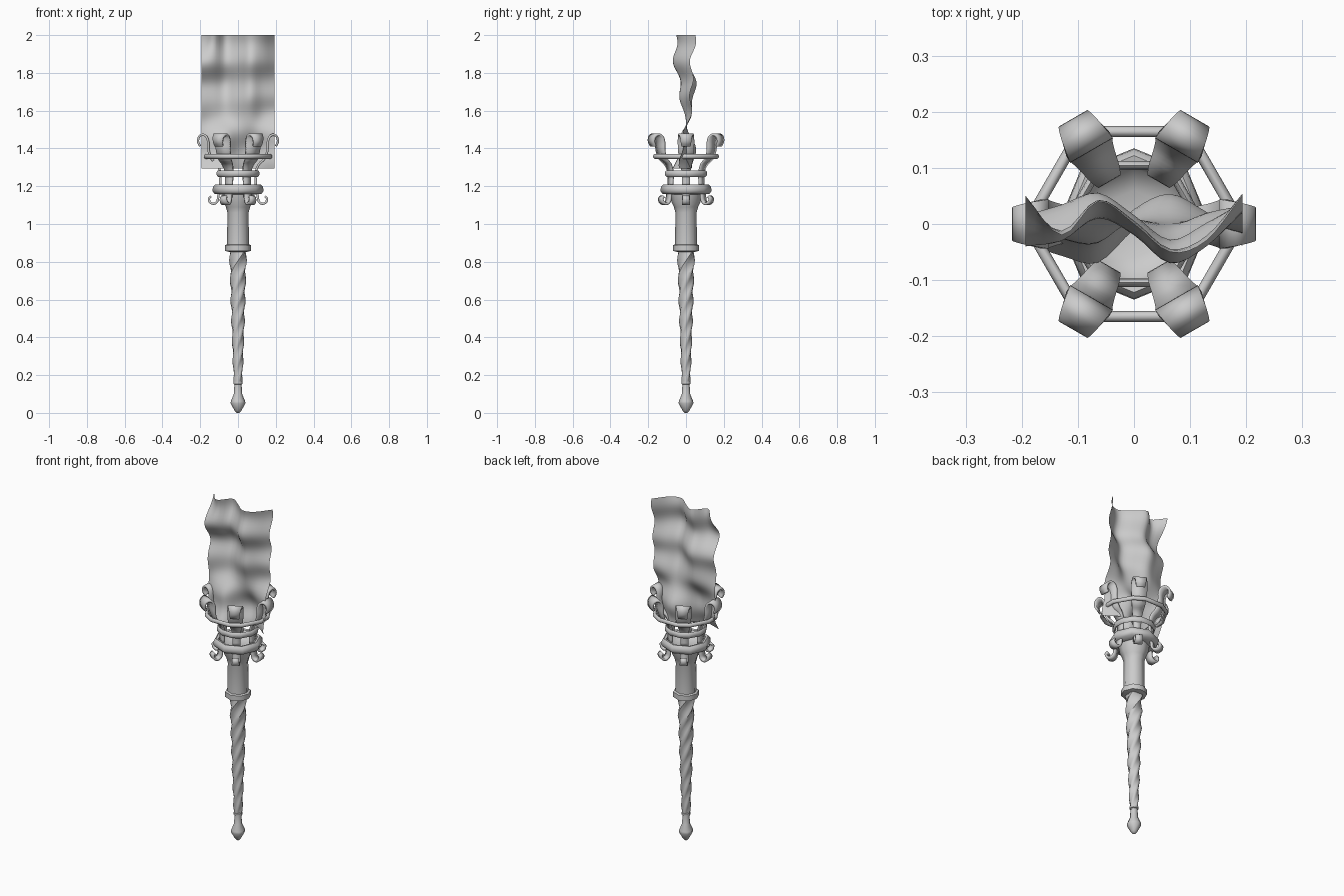
import bpy, bmesh
from math import sin, cos, pi, radians
from mathutils import Vector

if "Cube" in bpy.data.objects:
    bpy.data.objects.remove(bpy.data.objects["Cube"])


def make(name, verts, faces, angle=40, thickness=0):
    me = bpy.data.meshes.new(name)
    me.from_pydata(verts, [], faces)
    bm = bmesh.new()
    bm.from_mesh(me)
    bmesh.ops.recalc_face_normals(bm, faces=bm.faces)
    bm.to_mesh(me)
    bm.free()
    ob = bpy.data.objects.new(name, me)
    bpy.context.collection.objects.link(ob)
    if thickness:
        mod = ob.modifiers.new("thickness", 'SOLIDIFY')
        mod.thickness, mod.offset = thickness, 0
    bpy.ops.object.select_all(action='DESELECT')
    bpy.context.view_layer.objects.active = ob
    ob.select_set(True)
    bpy.ops.object.shade_smooth_by_angle(angle=radians(angle))
    return ob


def bridge(rows, n):
    return [(i*n+j, i*n+(j+1) % n, (i+1)*n+(j+1) % n, (i+1)*n+j)
            for i in range(rows-1) for j in range(n)]


def lathe(name, profile, n=8):
    verts = [(r*cos(2*pi*j/n), r*sin(2*pi*j/n), z) for r, z in profile for j in range(n)]
    faces = bridge(len(profile), n)
    faces += [tuple(range(n)), tuple(range(len(verts)-n, len(verts)))]
    return make(name, verts, faces, 55)


def smooth_path(pts, steps=4):
    """Catmull-Rom through the points."""
    p = [Vector(q) for q in pts]
    p = [2*p[0]-p[1]] + p + [2*p[-1]-p[-2]]
    out = []
    for i in range(1, len(p)-2):
        a, b, c, d = p[i-1:i+3]
        for s in range(steps):
            t = s/steps
            out.append(0.5*(2*b + (c-a)*t + (2*a-5*b+4*c-d)*t*t + (3*b-a-3*c+d)*t**3))
    return out + [p[-2]]


def strap(name, pts, angle):
    """Ribbon along (radius, z, half width) points, turned about z."""
    d, t = Vector((cos(angle), sin(angle), 0)), Vector((-sin(angle), cos(angle), 0))
    verts = []
    for r, z, w in smooth_path(pts):
        c = d*r + Vector((0, 0, z))
        verts += [c - t*w, c + t*w]
    faces = [(2*i, 2*i+1, 2*i+3, 2*i+2) for i in range(len(verts)//2-1)]
    return make(name, verts, faces, 40, 0.012)


def hex_ring(name, apothem, cut, z, hw, hh, seg=8):
    """Hexagonal hoop with blunted corners and a rounded section."""
    verts = []
    for s in range(seg):
        off, dz = hw*cos(2*pi*s/seg), hh*sin(2*pi*s/seg)
        a, c = apothem+off, cut+off
        h = (a - c*cos(pi/6))/0.5
        for k in range(6):
            u = k*pi/3
            for side in (-h, h):
                verts.append((c*cos(u)-side*sin(u), c*sin(u)+side*cos(u), z+dz))
    faces = bridge(seg, 12)
    faces += [((seg-1)*12+j, (seg-1)*12+(j+1) % 12, (j+1) % 12, j) for j in range(12)]
    return make(name, verts, faces, 65)


# Pommel and the plain neck above it
lathe("pommel", [(.006, 0), (.018, .012), (.039, .05), (.038, .062), (.022, .1), (.019, .15),
                 (.025, .153), (.025, .165), (.018, .168)])

# Twisted grip: four-lobed section turning as it rises
n, rows = 16, 57
verts = []
for i in range(rows):
    f = i/(rows-1)
    rad = .021 + .022*f**.85
    for j in range(n):
        u = 2*pi*j/n
        r = rad*(1 + .13*cos(4*u))
        turn = u + f*2*pi*1.65
        verts.append((r*cos(turn), r*sin(turn), .16 + .71*f))
make("twisted_grip", verts, bridge(rows, n), 60)

# Socket with collar, flare and hollow cup top
lathe("socket", [(.05, .853), (.07, .858), (.07, .888), (.058, .892), (.056, 1.06), (.064, 1.09),
                 (.076, 1.115), (.083, 1.155), (.125, 1.16), (.135, 1.175), (.133, 1.195),
                 (.122, 1.208), (.108, 1.205), (.1, 1.185), (.06, 1.165)])

# Hoops holding the straps together
hex_ring("lower_hoop", .104, .106, 1.267, .008, .017)
hex_ring("upper_hoop", .165, .171, 1.358, .01, .013)

# Six straps curling outward at top and bottom
top = [(.095, 1.2, .021), (.094, 1.27, .023), (.11, 1.315, .03), (.14, 1.345, .037),
       (.156, 1.39, .042), (.158, 1.435, .044), (.168, 1.463, .042), (.188, 1.473, .038),
       (.207, 1.46, .032), (.211, 1.435, .028), (.2, 1.412, .024)]
bottom = [(.1, 1.2, .02), (.104, 1.15, .022), (.11, 1.12, .022), (.128, 1.107, .022),
          (.148, 1.115, .021), (.154, 1.135, .019), (.143, 1.146, .017)]
for k in range(6):
    strap(f"basket_strap_{k+1}", top, k*pi/3)
    strap(f"lower_curl_{k+1}", bottom, k*pi/3)

# Flame: one rippled sheet; each row holds its y offsets from left to right
ripples = [(-.03, -.05, -.06, 0, .04, .02, -.03),
           (.01, -.02, -.03, .02, .04, .01, -.02),
           (-.01, .01, .02, 0, -.015, .01, .02),
           (.01, .03, .05, .01, -.03, .0, .03),
           (-.03, -.02, .02, -.01, -.06, -.03, .03),
           (.05, -.02, .04, .0, -.05, -.03, .05)]
cols = [smooth_path([(row[c], 0, 0) for row in ripples], 8) for c in range(7)]
verts, faces = [], []
nz = len(cols[0])
for i in range(nz):
    line = smooth_path([(cols[c][i].x, 0, 0) for c in range(7)], 4)
    nx = len(line)
    z = 1.293 + .707*i/(nz-1)
    for j, p in enumerate(line):
        x = -.193 + .386*j/(nx-1)
        # finer crosswise ripple on top of the broad folds
        verts.append((x, p.x + .01*sin((2-z)*2*pi/.19 + 7*x*(2-z)), z))
for i in range(nz-1):
    for j in range(nx-1):
        a = i*nx+j
        faces.append((a, a+1, a+nx+1, a+nx))
make("flame", verts, faces, 60)
